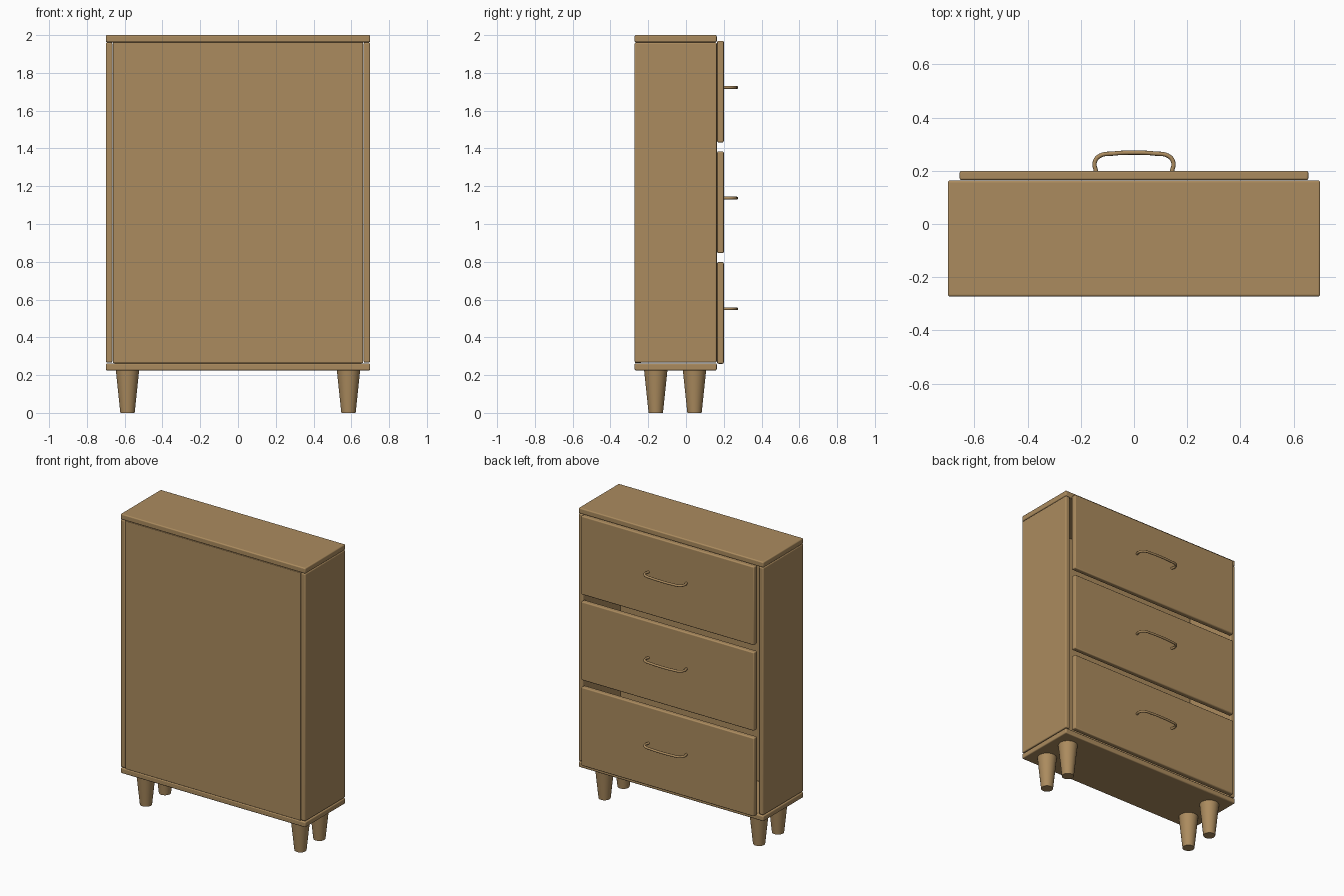
import bpy
from mathutils import Vector

cube = bpy.data.objects.get("Cube")
if cube:
    bpy.data.objects.remove(cube, do_unlink=True)

wood = bpy.data.materials.new("warm_wood")
wood.use_nodes = True
wood.diffuse_color = (0.41, 0.26, 0.113, 1)
wood.node_tree.nodes["Principled BSDF"].inputs["Base Color"].default_value = wood.diffuse_color


def finish(name):
    obj = bpy.context.object
    obj.name = name
    obj.data.materials.append(wood)
    return obj


def board(name, low, high, bevel=0.007):
    """Rounded-edge board between two opposite corners."""
    low, high = Vector(low), Vector(high)
    bpy.ops.mesh.primitive_cube_add(size=1, location=(low + high) / 2)
    obj = finish(name)
    obj.scale = high - low
    bpy.ops.object.transform_apply(location=False, rotation=False, scale=True)
    mod = obj.modifiers.new("soft_edges", "BEVEL")
    mod.width = bevel
    mod.segments = 3
    bpy.ops.object.shade_smooth_by_angle()
    return obj


# Carcass: open towards the drawers
W, BACK, OPEN = 0.70, -0.272, 0.163
INNER = W - 0.035
board("top_board", (-W, BACK, 1.962), (W, OPEN, 2.0))
board("bottom_board", (-W, BACK, 0.225), (W, OPEN, 0.262))
board("left_side", (INNER, BACK, 0.267), (W, OPEN, 1.961))
board("right_side", (-W, BACK, 0.267), (-INNER, OPEN, 1.961))
board("rear_panel", (-INNER + 0.002, BACK + 0.001, 0.263),
      (INNER - 0.002, BACK + 0.035, 1.961), 0.003)


def handle(name, z):
    """Bowed bar handle swept along a smooth path."""
    half = [(0.143, 0.198), (0.148, 0.23), (0.132, 0.254), (0.075, 0.265)]
    path = [(-x, y) for x, y in half] + [(0, 0.268)] + half[::-1]
    data = bpy.data.curves.new(name, "CURVE")
    data.dimensions = "3D"
    data.bevel_depth = 0.008
    data.bevel_resolution = 3
    data.use_fill_caps = True
    spline = data.splines.new("BEZIER")
    spline.bezier_points.add(len(path) - 1)
    for point, (x, y) in zip(spline.bezier_points, path):
        point.co = (x, y, z)
        point.handle_left_type = point.handle_right_type = "AUTO"
    data.materials.append(wood)
    bpy.context.collection.objects.link(bpy.data.objects.new(name, data))


# Three drawer fronts with handles
for i, level in enumerate(("lower", "middle", "upper")):
    z = 0.26 + i * 0.586
    board(level + "_drawer_front", (-0.655, 0.165, z), (0.655, 0.2, z + 0.538))
    handle(level + "_drawer_handle", z + 0.291)

# Tapered round legs
for side, x in (("left", 0.585), ("right", -0.585)):
    for end, y in (("front", -0.16), ("rear", 0.045)):
        bpy.ops.mesh.primitive_cone_add(vertices=32, radius1=0.038, radius2=0.062,
                                        depth=0.228, location=(x, y, 0.114))
        finish(f"{end}_{side}_leg")
        bpy.ops.object.shade_smooth_by_angle()
